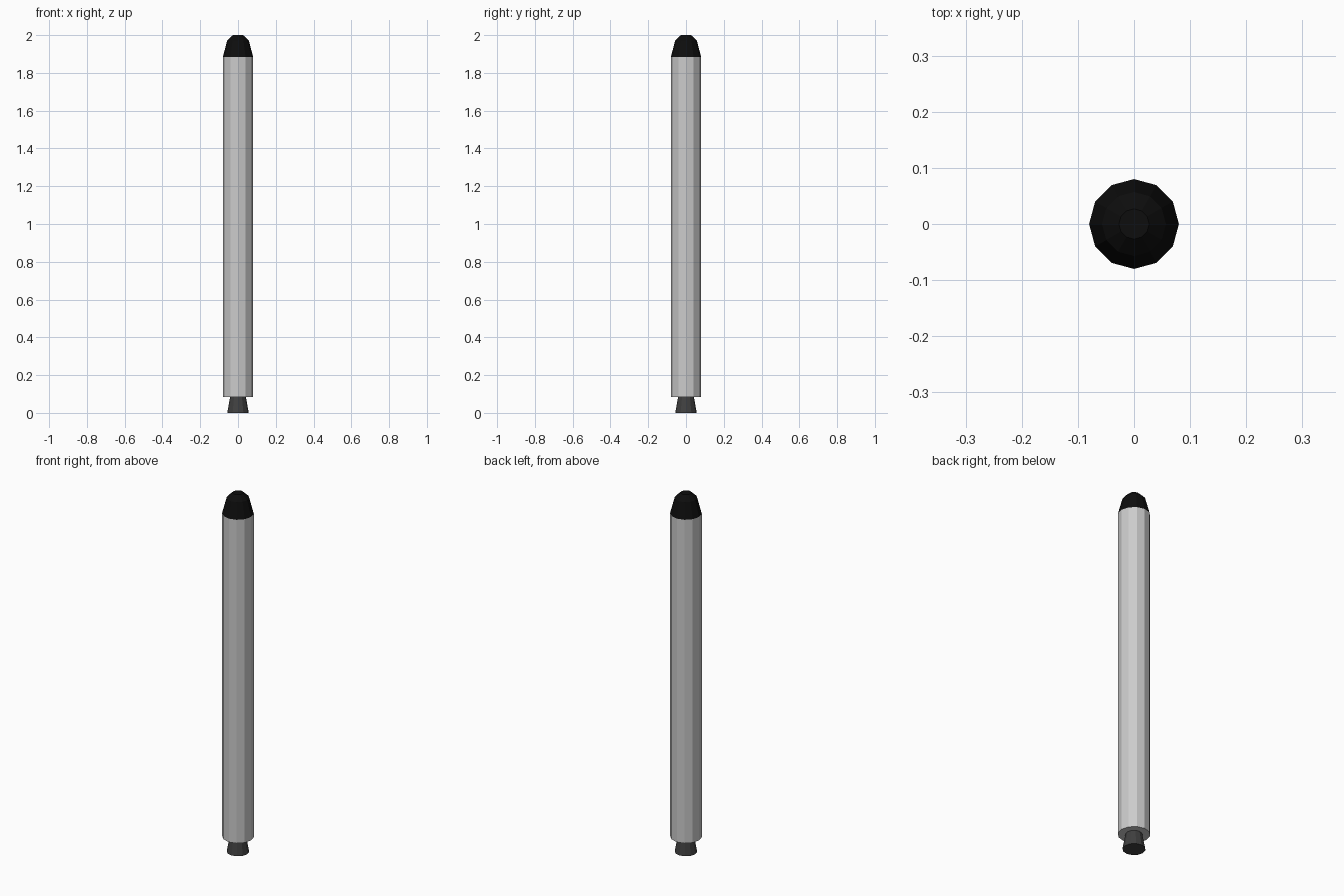
import bpy, bmesh
from math import cos, sin, tau

if "Cube" in bpy.data.objects:
    bpy.data.objects.remove(bpy.data.objects["Cube"])

SIDES = 12


def lathe(name, profile, color=None):
    """Closed faceted solid turned around z from (radius, height) pairs, bottom to top."""
    bm = bmesh.new()
    rings = [[bm.verts.new((r * cos(tau * i / SIDES), r * sin(tau * i / SIDES), z))
              for i in range(SIDES)] for r, z in profile]
    for low, high in zip(rings, rings[1:]):
        for i in range(SIDES):
            j = (i + 1) % SIDES
            bm.faces.new((low[i], low[j], high[j], high[i]))
    bm.faces.new(rings[0][::-1])
    bm.faces.new(rings[-1])
    mesh = bpy.data.meshes.new(name)
    bm.to_mesh(mesh)
    bm.free()
    obj = bpy.data.objects.new(name, mesh)
    bpy.context.collection.objects.link(obj)
    if color:
        mat = bpy.data.materials.new(name + "_material")
        mat.diffuse_color = (*color, 1)
        mat.use_nodes = True
        mat.node_tree.nodes["Principled BSDF"].inputs["Base Color"].default_value = mat.diffuse_color
        mesh.materials.append(mat)
    return obj


# Flared exhaust nozzle
lathe("nozzle", [(0.057, 0), (0.042, 0.083)], (0.05, 0.05, 0.05))
# Long cylindrical body
lathe("body", [(0.08, 0.083), (0.08, 1.885)])
# Blunt stepped nose cap
lathe("nose_cap", [(0.08, 1.885), (0.057, 1.972), (0.027, 2.0)], (0.004, 0.004, 0.004))
